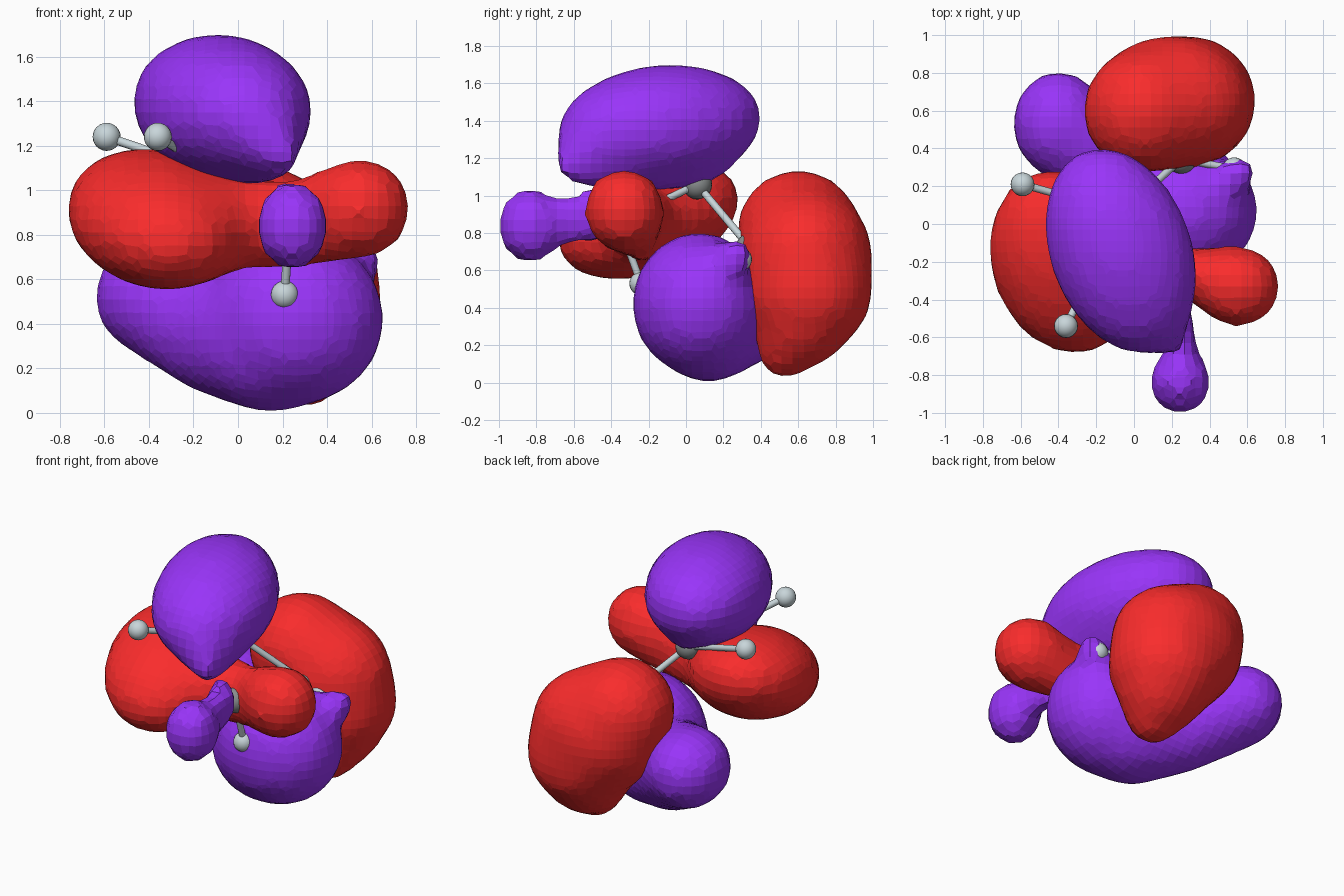
import bpy, bmesh
from math import radians
from mathutils import Vector, Matrix

if "Cube" in bpy.data.objects:
    bpy.data.objects.remove(bpy.data.objects["Cube"])


def material(name, rgb):
    m = bpy.data.materials.new(name)
    m.diffuse_color = (*rgb, 1)
    m.use_nodes = True
    m.node_tree.nodes["Principled BSDF"].inputs["Base Color"].default_value = m.diffuse_color
    return m


PURPLE = material("purple", (0.32, 0.035, 0.95))
RED = material("red", (0.95, 0.025, 0.025))
PALE = material("pale_grey", (0.58, 0.67, 0.70))
DARK = material("dark_grey", (0.25, 0.27, 0.27))


def finish(name, bm, mat, smooth):
    me = bpy.data.meshes.new(name)
    bm.to_mesh(me)
    bm.free()
    me.materials.append(mat)
    for p in me.polygons:
        p.use_smooth = smooth
    ob = bpy.data.objects.new(name, me)
    bpy.context.collection.objects.link(ob)
    return ob


def ellipsoid(bm, c, r, turn=0, tilt=0):
    m = (Matrix.Translation(c) @ Matrix.Rotation(radians(turn), 4, 'Z')
         @ Matrix.Rotation(radians(tilt), 4, 'X') @ Matrix.Diagonal((*r, 1)))
    bmesh.ops.create_icosphere(bm, subdivisions=3, radius=1, matrix=m)


def lobe(name, mat, blobs, extra=()):
    """Hull each neighbouring pair of ellipsoids, then fuse into one facetted skin."""
    total = bmesh.new()
    for pair in list(zip(blobs, blobs[1:])) + list(extra):
        bm = bmesh.new()
        for b in pair:
            ellipsoid(bm, *b)
        hull = bmesh.ops.convex_hull(bm, input=bm.verts)
        junk = {v for v in hull["geom_interior"] + hull["geom_unused"]
                if isinstance(v, bmesh.types.BMVert)}
        bmesh.ops.delete(bm, geom=list(junk), context='VERTS')
        tmp = bpy.data.meshes.new("tmp")
        bm.to_mesh(tmp)
        bm.free()
        total.from_mesh(tmp)
        bpy.data.meshes.remove(tmp)
    ob = finish(name, total, mat, False)
    rm = ob.modifiers.new("skin", 'REMESH')
    rm.mode = 'VOXEL'
    rm.voxel_size = 0.06
    sm = ob.modifiers.new("soften", 'SMOOTH')
    sm.factor = 0.5
    sm.iterations = 2
    return ob


# Top purple lobe, narrowing to a ridge below
lobe("top_lobe", PURPLE, [
    ((-0.07, -0.14, 1.375), (0.38, 0.57, 0.325), 20, 6),
    ((0.07, -0.24, 1.13), (0.09, 0.49, 0.11), 20, 0)])

# Red band: large left lobe joined to a small right lobe
lobe("side_lobe", RED, [
    ((-0.37, -0.20, 0.87), (0.39, 0.52, 0.29), 18, 19),
    ((0.02, -0.22, 0.85), (0.09, 0.20, 0.20)),
    ((0.27, -0.25, 0.85), (0.10, 0.12, 0.20)),
    ((0.55, -0.33, 0.92), (0.225, 0.215, 0.225))])

# Purple base sweeping to the back left, with a small bump at the right
lobe("base_lobe", PURPLE, [
    ((0.26, 0.07, 0.42), (0.40, 0.36, 0.385)),
    ((0.15, 0.12, 0.34), (0.37, 0.32, 0.34)),
    ((-0.10, 0.30, 0.38), (0.28, 0.25, 0.30)),
    ((-0.40, 0.53, 0.52), (0.245, 0.28, 0.25))],
    [(((0.40, 0.14, 0.55), (0.18, 0.15, 0.18)),
      ((0.56, 0.28, 0.68), (0.09, 0.08, 0.10)))])

# Red crescent at the back
lobe("back_lobe", RED, [
    ((0.05, 0.60, 0.81), (0.32, 0.33, 0.33)),
    ((0.20, 0.64, 0.67), (0.43, 0.36, 0.38)),
    ((0.29, 0.65, 0.50), (0.36, 0.35, 0.35)),
    ((0.30, 0.62, 0.36), (0.29, 0.27, 0.28)),
    ((0.30, 0.53, 0.18), (0.17, 0.15, 0.16))])

# Small purple knob at the front on a thin neck
lobe("front_knob", PURPLE, [
    ((0.245, -0.835, 0.84), (0.165, 0.175, 0.20)),
    ((0.25, -0.82, 0.85), (0.12, 0.12, 0.14)),
    ((0.25, -0.60, 0.87), (0.075, 0.07, 0.14)),
    ((0.22, -0.48, 0.90), (0.09, 0.08, 0.16))])

# Atoms and bonds
cores = [(-0.06, 0.06, 1.06), (0.23, -0.36, 0.86), (0.25, 0.345, 0.72)]
ends = [((-0.59, 0.21, 1.24), 0), ((-0.36, -0.54, 1.24), 0),
        ((0.21, -0.24, 0.53), 1), ((0.25, -0.78, 0.84), 1), ((0.60, -0.33, 0.95), 1),
        ((0.53, 0.29, 0.66), 2), ((0.30, 0.45, 0.24), 2)]


def atom(name, c, r, mat):
    bm = bmesh.new()
    bmesh.ops.create_uvsphere(bm, u_segments=20, v_segments=12, radius=r,
                              matrix=Matrix.Translation(c))
    finish(name, bm, mat, True)


def bond(name, a, b):
    a, b = Vector(a), Vector(b)
    d = b - a
    m = Matrix.Translation((a + b) / 2) @ d.to_track_quat('Z', 'Y').to_matrix().to_4x4()
    bm = bmesh.new()
    bmesh.ops.create_cone(bm, segments=12, radius1=0.02, radius2=0.02,
                          depth=d.length, matrix=m)
    finish(name, bm, PALE, True)


for i, c in enumerate(cores):
    atom(f"core_atom_{i}", c, 0.08, DARK)
    if i:
        bond(f"core_bond_{i}", cores[0], c)
for i, (p, k) in enumerate(ends):
    atom(f"end_atom_{i}", p, 0.063, PALE)
    bond(f"end_bond_{i}", cores[k], p)
